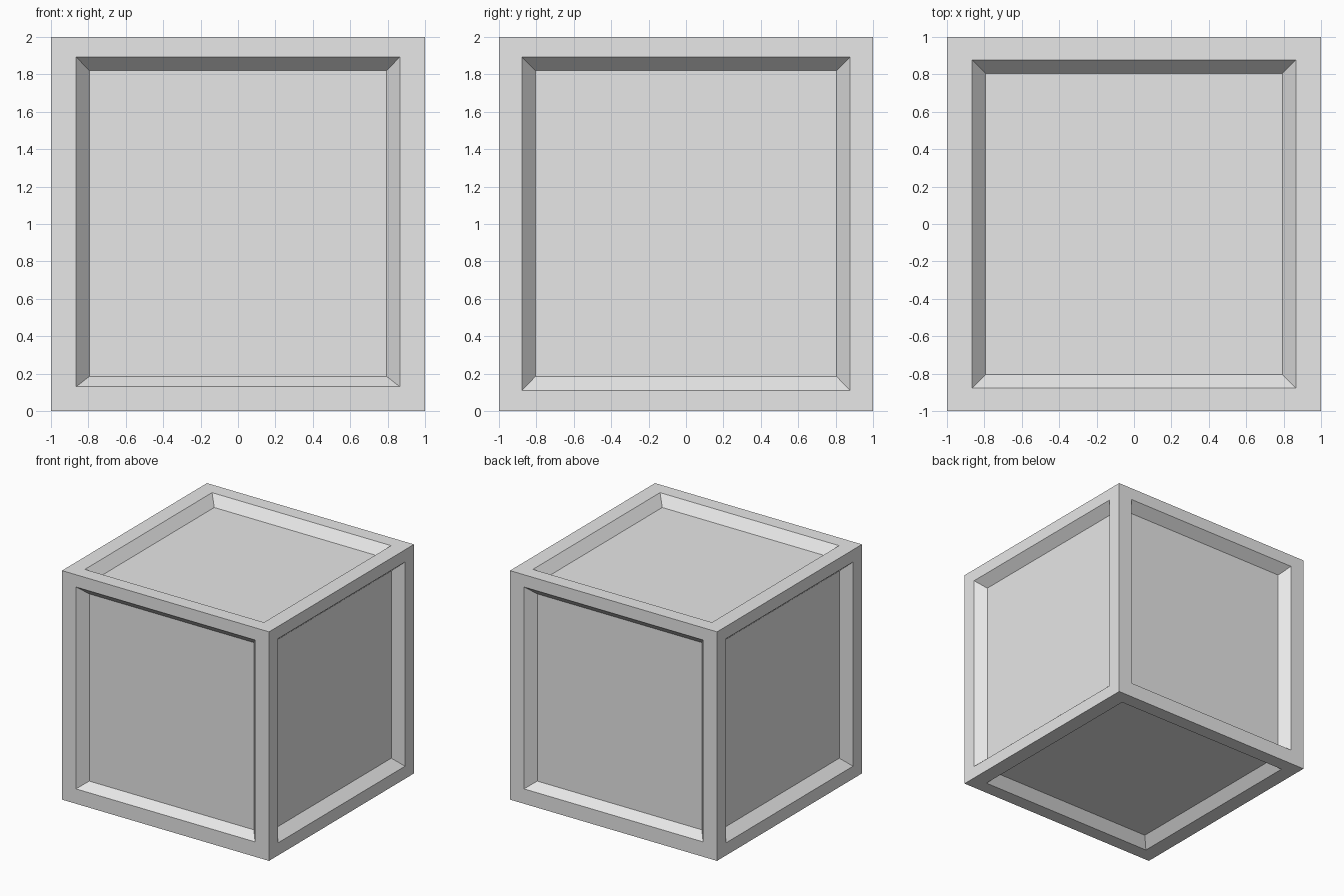
import bpy, bmesh
from mathutils import Vector

cube = bpy.data.objects.get("Cube")
if cube:
    bpy.data.objects.remove(cube, do_unlink=True)

DEPTH = 0.083

grey = bpy.data.materials.new("plain grey")
grey.use_nodes = True
grey.diffuse_color = (0.8, 0.8, 0.8, 1)
grey.node_tree.nodes["Principled BSDF"].inputs["Base Color"].default_value = (0.8, 0.8, 0.8, 1)


def place_loop(face, centre, u, v, rect):
    """Move the corners of a face to the rectangle (half width, low, high) in its own plane."""
    half, low, high = rect
    for vert in face.verts:
        offset = vert.co - centre
        a = half if offset.dot(u) > 0 else -half
        b = high if offset.dot(v) > 0 else low
        vert.co = centre + u * a + v * b


def recess(bm, face, rim, floor):
    """Cut a flat rim and a sloping wall into one side of the crate."""
    n = face.normal.copy()
    centre = face.calc_center_median()
    u = Vector((0, 1, 0)) if abs(n.x) > 0.5 else Vector((1, 0, 0))
    v = Vector((0, 1, 0)) if abs(n.z) > 0.5 else Vector((0, 0, 1))
    bmesh.ops.inset_individual(bm, faces=[face], thickness=0.1)
    place_loop(face, centre, u, v, rim)
    bmesh.ops.inset_individual(bm, faces=[face], thickness=0.05)
    place_loop(face, centre - n * DEPTH, u, v, floor)


# Crate body with a sunken panel on every side
bm = bmesh.new()
bmesh.ops.create_cube(bm, size=2)
bmesh.ops.translate(bm, verts=bm.verts, vec=(0, 0, 1))
bm.normal_update()
for side in list(bm.faces):
    if abs(side.normal.z) > 0.5:      # top and bottom
        recess(bm, side, (0.865, -0.877, 0.877), (0.793, -0.805, 0.805))
    elif abs(side.normal.y) > 0.5:    # front and back
        recess(bm, side, (0.865, -0.87, 0.893), (0.795, -0.815, 0.82))
    else:                             # left and right
        recess(bm, side, (0.877, -0.89, 0.893), (0.805, -0.815, 0.82))

bmesh.ops.recalc_face_normals(bm, faces=bm.faces)
mesh = bpy.data.meshes.new("crate")
bm.to_mesh(mesh)
bm.free()
mesh.materials.append(grey)
crate = bpy.data.objects.new("crate", mesh)
bpy.context.collection.objects.link(crate)
